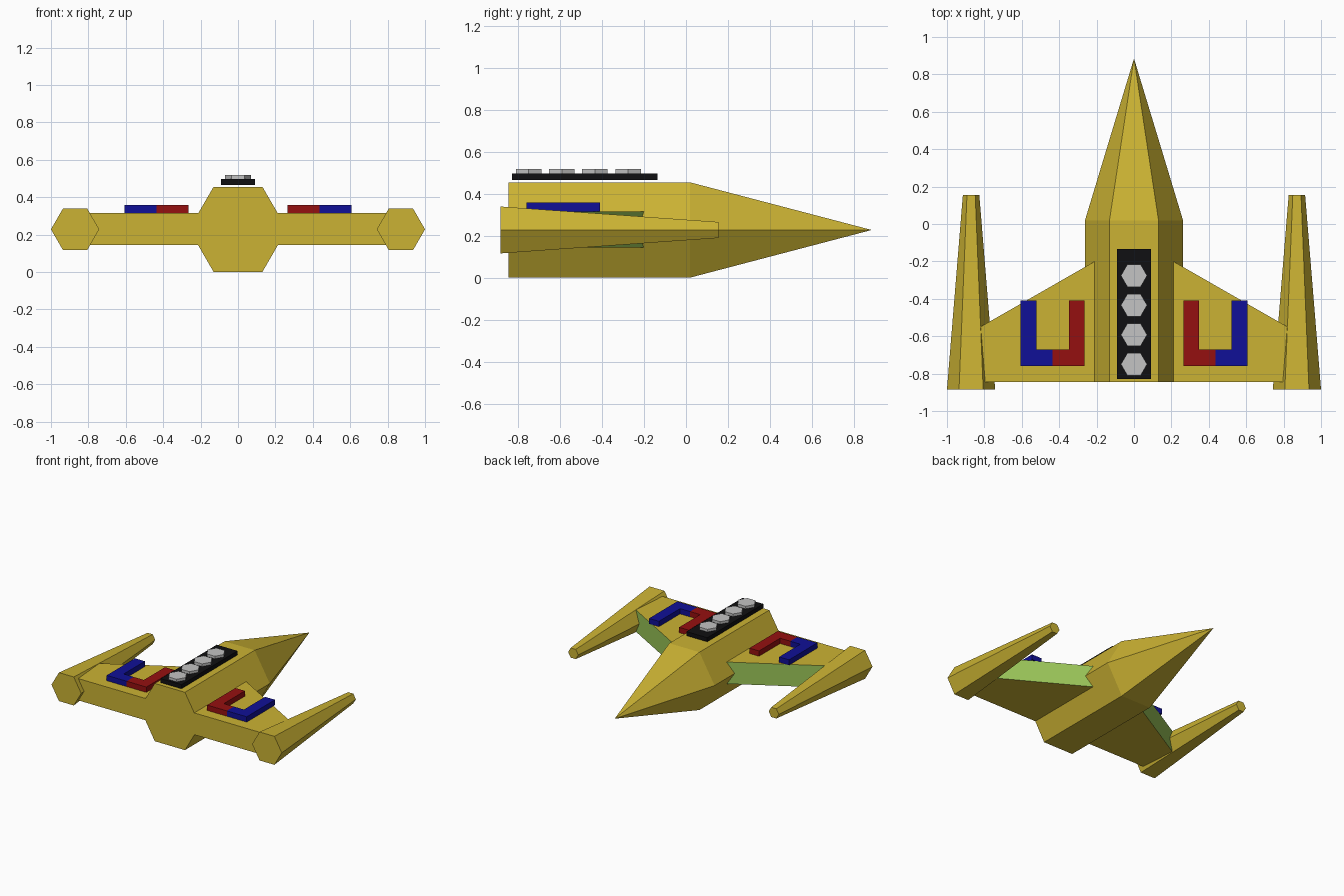
import bpy, math

if "Cube" in bpy.data.objects:
    bpy.data.objects.remove(bpy.data.objects["Cube"])


def material(name, r, g, b):
    m = bpy.data.materials.new(name)
    m.diffuse_color = (r, g, b, 1)
    m.use_nodes = True
    m.node_tree.nodes["Principled BSDF"].inputs["Base Color"].default_value = m.diffuse_color
    return m


GOLD = material("gold", 0.60, 0.45, 0.033)
GREEN = material("green", 0.33, 0.57, 0.10)
BLACK = material("black", 0.005, 0.005, 0.006)
SILVER = material("silver", 0.55, 0.55, 0.55)
RED = material("red", 0.30, 0.005, 0.005)
BLUE = material("blue", 0.005, 0.005, 0.31)


def make(name, verts, faces, *mats):
    me = bpy.data.meshes.new(name)
    me.from_pydata(verts, [], faces)
    for m in mats:
        me.materials.append(m)
    ob = bpy.data.objects.new(name, me)
    bpy.context.collection.objects.link(ob)
    # consistent outward normals
    import bmesh
    bm = bmesh.new()
    bm.from_mesh(me)
    bmesh.ops.recalc_face_normals(bm, faces=bm.faces)
    bm.to_mesh(me)
    bm.free()
    return ob


def prism(name, outline, z0, z1, *mats):
    """Extrude a plan outline upward; side faces follow the outline order."""
    n = len(outline)
    verts = [(x, y, z) for z in (z0, z1) for x, y in outline]
    faces = [(i, (i + 1) % n, n + (i + 1) % n, n + i) for i in range(n)]
    faces += [tuple(range(n)), tuple(range(n, 2 * n))]
    return make(name, verts, faces, *mats)


def hexagon(r):
    return [(r * math.cos(k * math.pi / 3), r * math.sin(k * math.pi / 3)) for k in range(6)]


def hex_loft(name, cx, cz, sections, tip=None):
    """Hexagonal body along y from (y, radius) sections, optionally ending in a point."""
    verts = [(cx + u, y, cz + v) for y, r in sections for u, v in hexagon(r)]
    faces = [tuple(range(6))]
    for s in range(len(sections) - 1):
        a = 6 * s
        faces += [(a + i, a + (i + 1) % 6, a + 6 + (i + 1) % 6, a + 6 + i) for i in range(6)]
    last = 6 * (len(sections) - 1)
    if tip is None:
        faces.append(tuple(range(last, last + 6)))
    else:
        verts.append((cx, tip, cz))
        faces += [(last + i, last + (i + 1) % 6, last + 6) for i in range(6)]
    return make(name, verts, faces, GOLD)


# Hull with pointed nose
hex_loft("hull", 0, 0.228, [(-0.845, 0.262), (0.02, 0.262)], tip=0.885)

for side, s in (("right", 1), ("left", -1)):
    # Tapered wing-tip pod
    hex_loft(side + "_pod", s * 0.871, 0.228, [(-0.885, 0.129), (0.155, 0.044)])

    # Swept wing with a green leading edge
    wing = prism(side + "_wing",
                 [(s * x, y) for x, y in ((0.12, -0.845), (0.87, -0.845), (0.87, -0.578), (0.12, -0.148))],
                 0.144, 0.315, GOLD, GREEN)
    for p in wing.data.polygons:
        if p.normal.y > 0.5:
            p.material_index = 1

    # Two-tone U shaped plates on the wing: red inner half, blue outer half
    for name, mat, arm, mid, end in (("red", RED, 0.264, 0.435, 0.347),
                                     ("blue", BLUE, 0.608, 0.435, 0.522)):
        prism(f"{side}_{name}_bracket",
              [(s * x, y) for x, y in ((arm, -0.76), (mid, -0.76), (mid, -0.672),
                                       (end, -0.672), (end, -0.41), (arm, -0.41))],
              0.316, 0.358, mat)

# Black spine strip with silver hexagonal studs
prism("spine_strip", [(-0.09, -0.83), (0.09, -0.83), (0.09, -0.135), (-0.09, -0.135)],
      0.466, 0.498, BLACK)
for i in range(4):
    cy = -0.75 + i * 0.158
    prism(f"stud_{i + 1}", [(x, y + cy) for x, y in hexagon(0.07)], 0.496, 0.518, SILVER)
